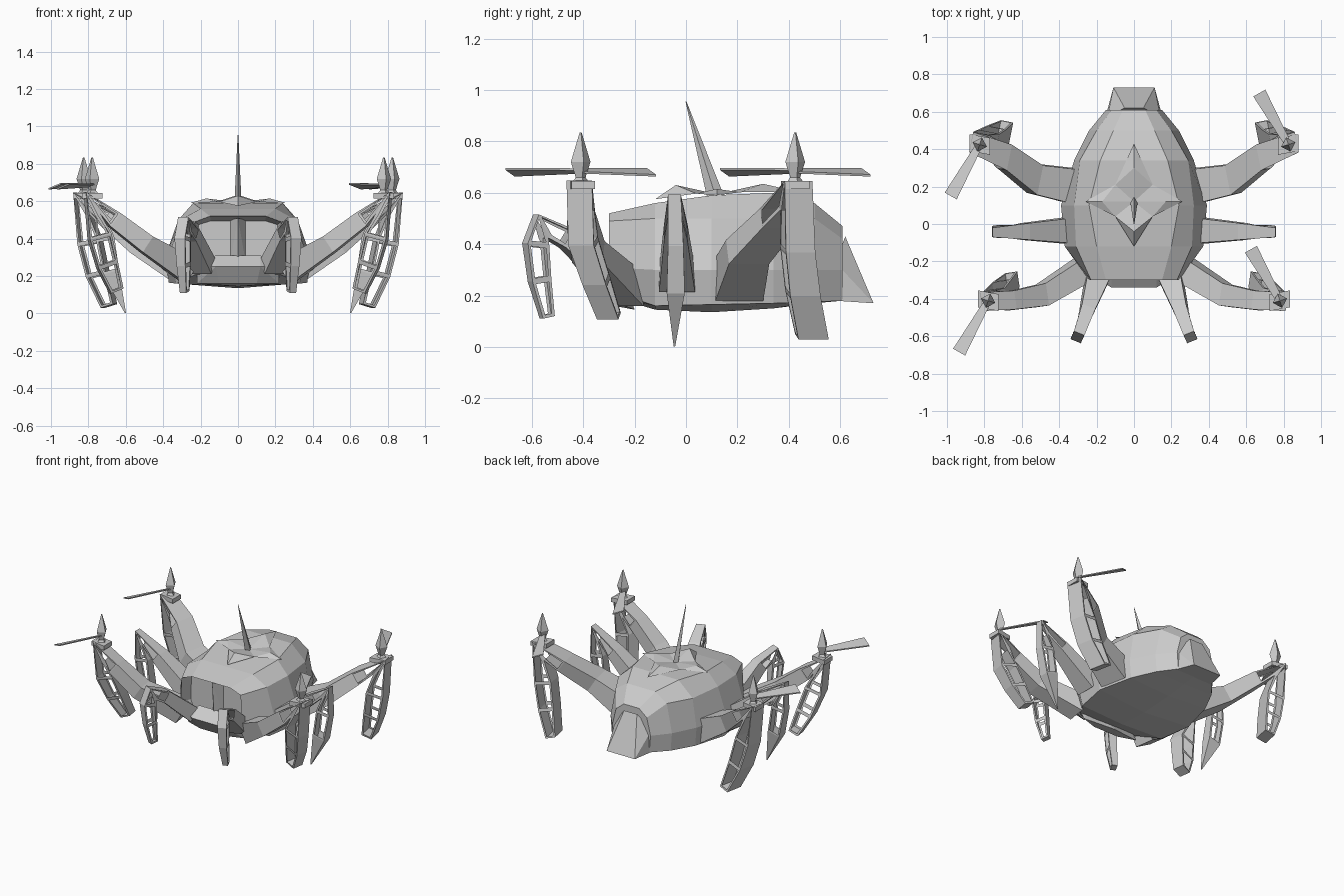
import bpy, bmesh, math
from mathutils import Vector

if "Cube" in bpy.data.objects:
    bpy.data.objects.remove(bpy.data.objects["Cube"])


def finish(name, bm, mirror=False):
    bmesh.ops.recalc_face_normals(bm, faces=bm.faces)
    me = bpy.data.meshes.new(name)
    bm.to_mesh(me)
    bm.free()
    ob = bpy.data.objects.new(name, me)
    bpy.context.collection.objects.link(ob)
    if mirror:
        ob.modifiers.new("mirror", 'MIRROR').use_mirror_merge = False
    return ob


def loft(bm, rings):
    """Join closed rings of equal size; returns side faces by section."""
    vs = [[bm.verts.new(p) for p in r] for r in rings]
    n = len(vs[0])
    sides = [[bm.faces.new((a[i], a[(i + 1) % n], b[(i + 1) % n], b[i]))
              for i in range(n)] for a, b in zip(vs, vs[1:])]
    caps = [bm.faces.new(vs[0]), bm.faces.new(vs[-1])]
    bmesh.ops.recalc_face_normals(bm, faces=bm.faces)
    bm.normal_update()
    return sides, caps


def hull(name, half_points):
    """Convex part from points mirrored across x."""
    bm = bmesh.new()
    pts = {(s * x, y, z) for x, y, z in half_points for s in (1, -1)}
    for p in sorted(pts):
        bm.verts.new(p)
    bmesh.ops.convex_hull(bm, input=list(bm.verts))
    return finish(name, bm)


def leg(name, lateral, path, open_from):
    """Box-section limb; its lateral walls are cut into open frames."""
    lat = Vector(lateral).normalized()
    pts = [Vector(p[:3]) for p in path]
    rings = []
    for i, p in enumerate(pts):
        t = Vector()
        if i:
            t += (p - pts[i - 1]).normalized()
        if i < len(pts) - 1:
            t += (pts[i + 1] - p).normalized()
        n = lat.cross(t).normalized()
        w, th = path[i][3:]
        rings.append([p + lat * w * a + n * th * b
                      for a, b in ((1, 1), (1, -1), (-1, -1), (-1, 1))])
    bm = bmesh.new()
    sides, _ = loft(bm, rings)
    walls = [s[k] for s in sides[open_from:] for k in (0, 2)]
    # The tapering foot section keeps closed walls when it ends in a point
    if path[-1][3] < 0.01:
        walls = walls[:-2]
    bmesh.ops.inset_individual(bm, faces=walls, thickness=0.017)
    bmesh.ops.delete(bm, geom=walls, context='FACES')
    return finish(name, bm, True)


# Body shell: y, bottom centre z, then keel, waist, shoulder, roof (x, z)
stations = [
    (-0.30, 0.20, (0.20, 0.22), (0.24, 0.31), (0.23, 0.49), (0.15, 0.52)),
    (-0.12, 0.145, (0.33, 0.16), (0.37, 0.30), (0.31, 0.50), (0.20, 0.56)),
    (0.10, 0.135, (0.37, 0.165), (0.39, 0.30), (0.32, 0.50), (0.24, 0.59)),
    (0.34, 0.15, (0.31, 0.17), (0.32, 0.30), (0.29, 0.50), (0.18, 0.60)),
    (0.50, 0.17, (0.23, 0.175), (0.24, 0.30), (0.20, 0.50), (0.11, 0.56)),
    (0.61, 0.18, (0.14, 0.18), (0.15, 0.30), (0.12, 0.42), (0.06, 0.47)),
]
rings = []
for y, zb, *side in stations:
    right = [(x, y, z) for x, z in side]
    rings.append([(0, y, zb)] + right + [(-x, y, z) for x, y, z in reversed(right)])
bm = bmesh.new()
_, caps = loft(bm, rings)
# Recessed front window
bmesh.ops.inset_region(bm, faces=[caps[0]], thickness=0.025)
bmesh.ops.translate(bm, verts=caps[0].verts, vec=(0, 0.08, 0))
finish("body_shell", bm)

# Window post, chin and tail
hull("window_post", [(0.04, -0.22, 0.28), (0.04, -0.22, 0.5),
                     (0.0, -0.27, 0.3), (0.0, -0.29, 0.51)])
hull("chin", [(0.22, -0.28, 0.25), (0.12, -0.26, 0.31), (0.12, -0.34, 0.25),
              (0.22, -0.24, 0.16), (0.1, -0.28, 0.16), (0.0, -0.2, 0.145)])
hull("tail", [(0.05, 0.62, 0.43), (0.11, 0.73, 0.17), (0.15, 0.58, 0.18),
              (0.14, 0.58, 0.33)])

# Four-pointed roof crest with a sunken middle
bm = bmesh.new()
mid = bm.verts.new((0, 0.12, 0.595))
tips = [(0, 0.43, 0.605), (0.26, 0.12, 0.59), (0, -0.12, 0.575), (-0.26, 0.12, 0.59)]
peaks = [(0, 0.30, 0.635), (0.17, 0.12, 0.615), (0, -0.04, 0.63), (-0.17, 0.12, 0.615)]
inner = [(0.1, 0.21, 0.602), (0.1, 0.04, 0.597), (-0.1, 0.04, 0.597), (-0.1, 0.21, 0.602)]
tips, peaks, inner = ([bm.verts.new(p) for p in L] for L in (tips, peaks, inner))
for i in range(4):
    for q in (inner[i], inner[i - 1]):
        bm.faces.new((tips[i], peaks[i], q))
        bm.faces.new((peaks[i], mid, q))
finish("roof_crest", bm)

# Antenna spike
bm = bmesh.new()
loft(bm, [[(0.02, 0.12, 0.57), (0, 0.155, 0.57), (-0.02, 0.12, 0.57), (0, 0.085, 0.57)],
          [(0.002, 0, 0.955), (0, 0.002, 0.955), (-0.002, 0, 0.955), (0, -0.002, 0.955)]])
finish("antenna", bm)

# Legs: x, y, z, half width, half thickness
leg("back_arm_leg", (-0.2, 1, 0), [
    (0.31, 0.20, 0.25, 0.095, 0.08), (0.53, 0.24, 0.37, 0.08, 0.055),
    (0.69, 0.36, 0.50, 0.07, 0.045), (0.83, 0.43, 0.59, 0.055, 0.07),
    (0.79, 0.435, 0.38, 0.058, 0.06), (0.75, 0.455, 0.21, 0.06, 0.055),
    (0.69, 0.49, 0.04, 0.06, 0.035)], 2)
leg("front_arm_leg", (0.15, 1, 0), [
    (0.25, -0.23, 0.22, 0.07, 0.07), (0.49, -0.38, 0.37, 0.06, 0.05),
    (0.66, -0.41, 0.50, 0.05, 0.045), (0.78, -0.41, 0.59, 0.05, 0.07),
    (0.74, -0.40, 0.41, 0.05, 0.06), (0.70, -0.35, 0.26, 0.046, 0.055),
    (0.65, -0.30, 0.12, 0.042, 0.035)], 2)
leg("middle_leg", (0, 1, 0), [
    (0.34, -0.035, 0.26, 0.07, 0.06), (0.58, -0.04, 0.45, 0.045, 0.04),
    (0.73, -0.045, 0.55, 0.025, 0.05), (0.71, -0.04, 0.40, 0.03, 0.05),
    (0.68, -0.04, 0.22, 0.035, 0.045), (0.602, -0.045, 0.003, 0.003, 0.003)], 1)
leg("small_front_leg", (0.92, 0.38, 0), [
    (0.19, -0.27, 0.25, 0.065, 0.05), (0.25, -0.46, 0.42, 0.038, 0.04),
    (0.285, -0.565, 0.47, 0.03, 0.05), (0.295, -0.585, 0.40, 0.03, 0.045),
    (0.29, -0.57, 0.26, 0.025, 0.04), (0.285, -0.54, 0.115, 0.018, 0.025)], 1)

# Rotors: square mounting plate, spindle and a single blade
for label, hx, hy in (("back", 0.825, 0.425), ("front", 0.78, -0.41)):
    bm = bmesh.new()
    loft(bm, [[(hx + 0.055 * a, hy + 0.045 * b + 0.01 * a, z)
               for a, b in ((1, 1), (-1, 1), (-1, -1), (1, -1))]
              for z in (0.615, 0.645)])
    finish(label + "_rotor_plate", bm, True)
    bm = bmesh.new()
    base = [(0.035, 0.64), (0.02, 0.66), (0.04, 0.72), (0.004, 0.835)]
    loft(bm, [[(hx + r * math.cos(a), hy + r * math.sin(a), z)
               for a in (k * math.pi / 2 + 0.3 for k in range(4))] for r, z in base])
    finish(label + "_rotor_spindle", bm, True)
    for side, s in (("right", 1), ("left", -1)):
        hub = Vector((s * hx, hy, 0.685))
        d = Vector((-0.155, 0.275 * s, -0.005))
        w = Vector((-d.y, d.x, 0)).normalized() + Vector((0, 0, 0.35))
        up = Vector((0, 0, 0.004))
        bm = bmesh.new()
        loft(bm, [[hub + d * f + w * r * e + up * u
                   for e, u in ((-1, 1), (1, 1), (1, -1), (-1, -1))]
                  for f, r in ((0, 0.018), (1, 0.037))])
        finish(f"{label}_{side}_rotor_blade", bm)
